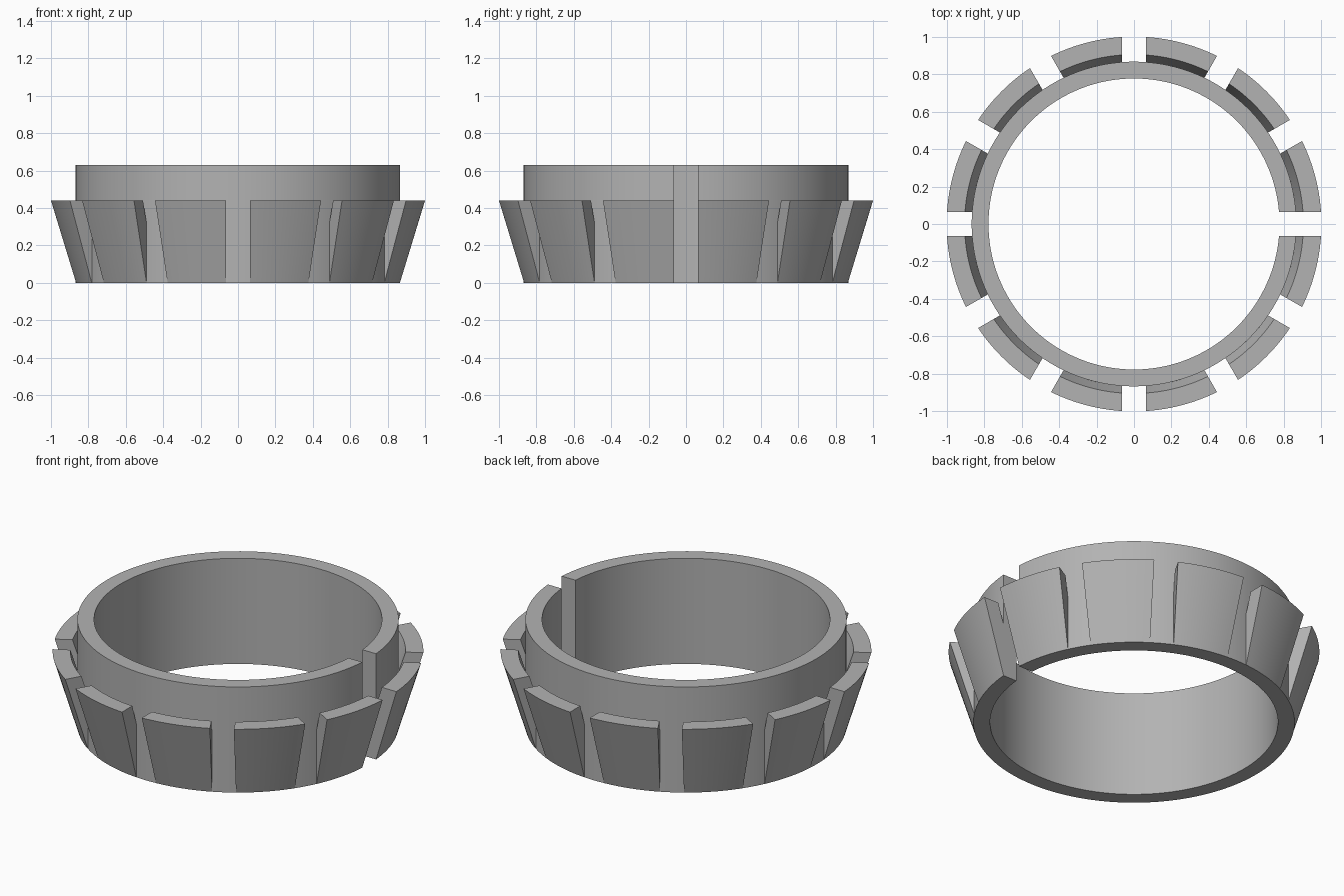
import bpy
import bmesh
from math import asin, cos, sin, pi, radians

cube = bpy.data.objects.get("Cube")
if cube:
    bpy.data.objects.remove(cube, do_unlink=True)

HALF_GAP = 0.065      # half width of the parallel-sided slots
RING_OUT, RING_IN, RING_TOP = 0.868, 0.778, 0.63
CLAW_OUT, CLAW_TOP = 1.002, 0.44
CLAW_COUNT = 12

grey = bpy.data.materials.new("plain grey")
grey.use_nodes = True
colour = (0.45, 0.45, 0.45, 1)
grey.diffuse_color = colour
grey.node_tree.nodes["Principled BSDF"].inputs["Base Color"].default_value = colour


def sweep(name, profile, start, end, steps):
    """Sweep an (r, z) profile round z, ending at flat slot walls."""
    bm = bmesh.new()
    rows = []
    for i in range(steps + 1):
        row = []
        for r, z in profile:
            trim = asin(HALF_GAP / r)
            a = start + trim + (end - start - 2 * trim) * i / steps
            row.append(bm.verts.new((r * cos(a), r * sin(a), z)))
        rows.append(row)
    n = len(profile)
    for p, q in zip(rows, rows[1:]):
        for j in range(n):
            k = (j + 1) % n
            bm.faces.new((p[j], q[j], q[k], p[k]))
    bm.faces.new(rows[0])
    bm.faces.new(rows[-1])
    bmesh.ops.recalc_face_normals(bm, faces=bm.faces)
    mesh = bpy.data.meshes.new(name)
    bm.to_mesh(mesh)
    bm.free()
    mesh.materials.append(grey)
    obj = bpy.data.objects.new(name, mesh)
    bpy.context.collection.objects.link(obj)
    bpy.ops.object.select_all(action="DESELECT")
    obj.select_set(True)
    bpy.context.view_layer.objects.active = obj
    bpy.ops.object.shade_smooth_by_angle(angle=radians(12))
    return obj


# Split ring, open on the left side
sweep("split_ring",
      [(RING_IN, 0), (RING_OUT, 0), (RING_OUT, RING_TOP), (RING_IN, RING_TOP)],
      0, 2 * pi, 144)

# Flared claws with a V groove behind the lip, rooted inside the ring
root = RING_OUT - 0.02
claw_profile = [(RING_OUT, 0), (CLAW_OUT, CLAW_TOP), (0.906, CLAW_TOP),
                (RING_OUT, 0.32), (root, 0.32), (root, 0.02)]
pitch = 2 * pi / CLAW_COUNT
for i in range(CLAW_COUNT):
    sweep(f"claw_{i + 1}", claw_profile, i * pitch, (i + 1) * pitch, 12)
